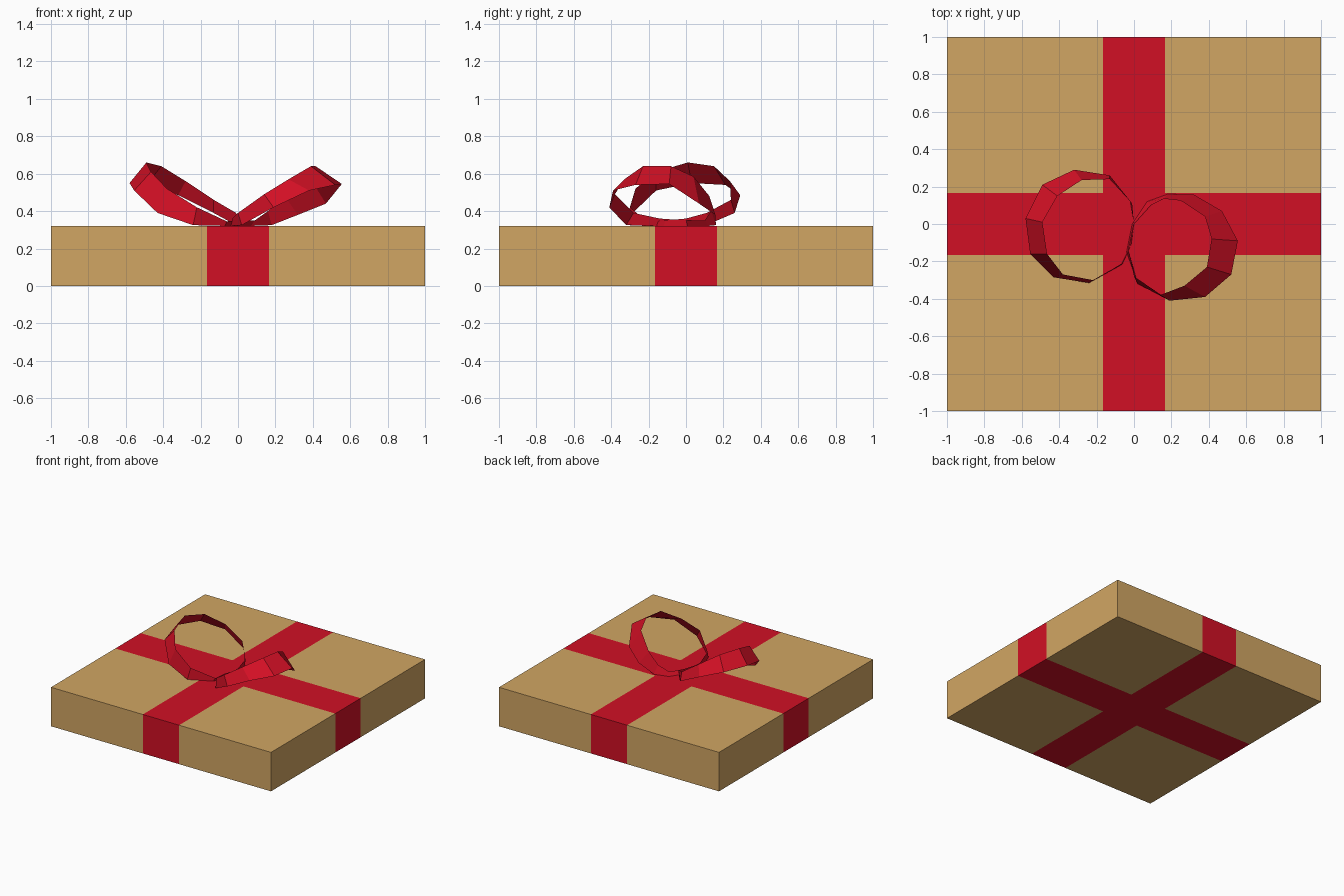
import bpy, bmesh
from mathutils import Vector

if "Cube" in bpy.data.objects:
    bpy.data.objects.remove(bpy.data.objects["Cube"])


def material(name, rgb):
    m = bpy.data.materials.new(name)
    m.diffuse_color = (*rgb, 1)
    m.use_nodes = True
    m.node_tree.nodes["Principled BSDF"].inputs["Base Color"].default_value = m.diffuse_color
    return m


CARD = material("tan_card", (0.64, 0.38, 0.126))
RED = material("red_ribbon", (0.64, 0.005, 0.018))
HEIGHT, HALF_STRIP = 0.32, 0.165


def add_object(name, bm, mats):
    mesh = bpy.data.meshes.new(name)
    bm.to_mesh(mesh)
    bm.free()
    for m in mats:
        mesh.materials.append(m)
    obj = bpy.data.objects.new(name, mesh)
    bpy.context.collection.objects.link(obj)
    return obj


# flat gift box, cut so that the ribbon cross is painted on every side
bm = bmesh.new()
bmesh.ops.create_cube(bm, size=2)
for v in bm.verts:
    v.co.z = HEIGHT if v.co.z > 0 else 0
for axis in (Vector((1, 0, 0)), Vector((0, 1, 0))):
    for s in (-1, 1):
        bmesh.ops.bisect_plane(bm, geom=bm.verts[:] + bm.edges[:] + bm.faces[:],
                               plane_co=axis * s * HALF_STRIP, plane_no=axis)
for f in bm.faces:
    c = f.calc_center_median()
    f.material_index = int(min(abs(c.x), abs(c.y)) < HALF_STRIP)
add_object("gift_box", bm, [CARD, RED])


# bow loops: open bands between a lower and an upper rim
def bow_loop(name, lower, upper):
    bm = bmesh.new()
    lo = [bm.verts.new(p) for p in lower]
    up = [bm.verts.new(p) for p in upper]
    n = len(lo)
    for i in range(n):
        j = (i + 1) % n
        bm.faces.new((lo[i], up[i], up[j], lo[j]))
    add_object(name, bm, [RED])


bow_loop("left_bow_loop",
         [(-.58, .03, .55), (-.49, .21, .54), (-.32, .29, .485), (-.13, .26, .39),
          (-.02, .12, .33), (0, 0, .321), (-.02, -.12, .321), (-.07, -.22, .321),
          (-.24, -.315, .325), (-.43, -.285, .39), (-.555, -.16, .51)],
         [(-.49, .01, .66), (-.41, .15, .64), (-.28, .235, .56), (-.13, .24, .46),
          (-.01, .11, .39), (0, 0, .36), (-.015, -.11, .35), (-.06, -.21, .345),
          (-.22, -.30, .42), (-.38, -.27, .52), (-.465, -.16, .61)])

bow_loop("right_bow_loop",
         [(.555, -.09, .545), (.52, -.27, .54), (.38, -.39, .51), (.19, -.41, .42),
          (.02, -.32, .325), (-.04, -.15, .321), (-.01, 0, .321), (.07, .12, .321),
          (.18, .16, .325), (.32, .157, .38), (.47, .07, .44)],
         [(.415, -.08, .64), (.39, -.23, .64), (.27, -.33, .57), (.14, -.38, .49),
          (0, -.28, .39), (-.03, -.14, .36), (0, 0, .35), (.09, .10, .35),
          (.16, .135, .40), (.25, .125, .48), (.38, .04, .585)])
